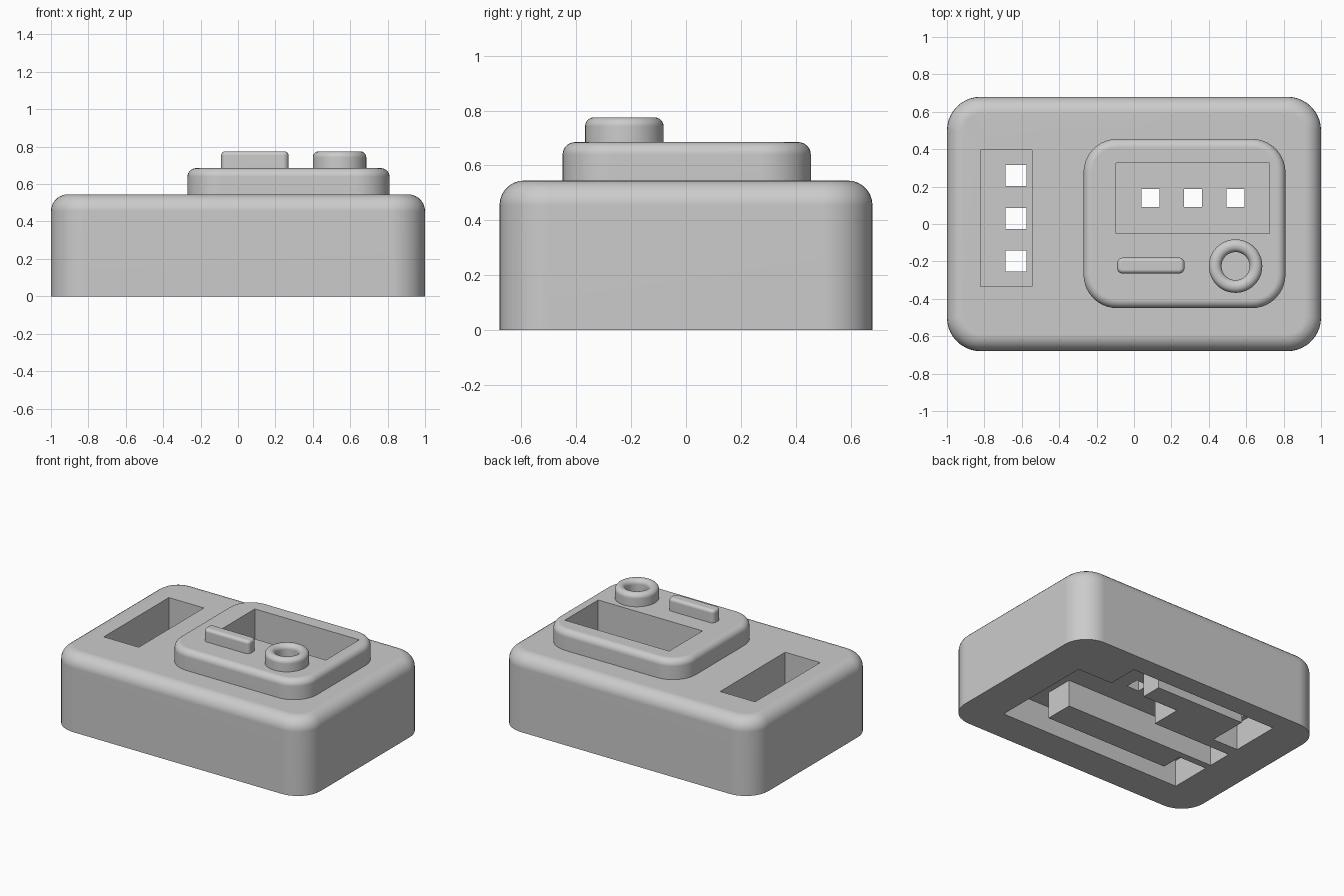
import bpy, bmesh, math
from mathutils import Matrix, Vector

cube = bpy.data.objects.get("Cube")
if cube:
    bpy.data.objects.remove(cube, do_unlink=True)

grey = bpy.data.materials.new("plain grey")
grey.use_nodes = True
grey.diffuse_color = (0.6, 0.6, 0.6, 1)
grey.node_tree.nodes["Principled BSDF"].inputs["Base Color"].default_value = (0.6, 0.6, 0.6, 1)


def finish(name, bm):
    bmesh.ops.recalc_face_normals(bm, faces=bm.faces)
    mesh = bpy.data.meshes.new(name)
    bm.to_mesh(mesh)
    bm.free()
    mesh.materials.append(grey)
    ob = bpy.data.objects.new(name, mesh)
    bpy.context.collection.objects.link(ob)
    return ob


def box(name, x0, x1, y0, y1, z0, z1, corner=0, fillet=0):
    """Box with rounded upright corners and a rounded top rim."""
    bm = bmesh.new()
    bmesh.ops.create_cube(bm, size=1)
    bmesh.ops.scale(bm, vec=(x1 - x0, y1 - y0, z1 - z0), verts=bm.verts)
    bmesh.ops.translate(bm, vec=((x0 + x1) / 2, (y0 + y1) / 2, (z0 + z1) / 2), verts=bm.verts)
    if corner:
        upright = [e for e in bm.edges if abs(e.verts[0].co.z - e.verts[1].co.z) > 0.01]
        bmesh.ops.bevel(bm, geom=upright, offset=corner, segments=10, profile=0.5, affect='EDGES')
    if fillet:
        rim = [e for e in bm.edges if all(v.co.z > z1 - 1e-4 for v in e.verts)]
        bmesh.ops.bevel(bm, geom=rim, offset=fillet, segments=7, profile=0.5, affect='EDGES')
    return finish(name, bm)


def activate(ob):
    bpy.ops.object.select_all(action='DESELECT')
    ob.select_set(True)
    bpy.context.view_layer.objects.active = ob


def combine(target, tool, operation):
    mod = target.modifiers.new("shape", 'BOOLEAN')
    mod.operation, mod.solver, mod.object = operation, 'EXACT', tool
    activate(target)
    bpy.ops.object.modifier_apply(modifier=mod.name)
    bpy.data.objects.remove(tool, do_unlink=True)


def smooth(ob):
    activate(ob)
    bpy.ops.object.shade_smooth_by_angle(angle=math.radians(35))
    mod = ob.modifiers.new("even shading", 'WEIGHTED_NORMAL')
    mod.keep_sharp = True


# Housing with its raised panel
housing = box("housing", -1, 1, -0.68, 0.68, 0, 0.545, 0.18, 0.09)
panel = box("panel", -0.27, 0.81, -0.45, 0.455, 0.4, 0.685, 0.18, 0.045)
combine(housing, panel, 'UNION')

# Pockets open at the top
FLOOR, ROOF = 0.27, 0.19
cuts = [(-0.82, -0.545, -0.335, 0.395, FLOOR, 1), (-0.095, 0.725, -0.05, 0.325, FLOOR, 1)]

# Wiring channels open at the bottom
channels = [
    (-0.10, 0.725, -0.09, 0.31),    # chamber under the panel
    (-0.72, 0.0, -0.09, 0.09),      # middle channel
    (0.47, 0.725, -0.44, 0.0),      # front channel
    (-0.72, 0.6, -0.44, -0.295),
    (-0.72, -0.50, -0.40, -0.14),
    (0.18, 0.45, 0.2, 0.535),       # rear channel
    (-0.72, 0.3, 0.46, 0.535),
    (-0.72, -0.52, 0.175, 0.5),
]
cuts += [(*c, -0.2, ROOF) for c in channels]

# Square holes that join pockets and channels
holes = [(-0.63, y, 0.056) for y in (0.26, 0.03, -0.197)]
holes += [(x, 0.14, 0.048) for x in (0.088, 0.315, 0.543)]
cuts += [(x - h, x + h, y - h, y + h, 0.1, 0.35) for x, y, h in holes]

for c in cuts:
    combine(housing, box("cutter", *c), 'DIFFERENCE')
smooth(housing)

# Bar button
smooth(box("bar_button", -0.09, 0.27, -0.265, -0.18, 0.68, 0.775, 0.03, 0.022))

# Ring knob, turned from a rounded profile
R, r, top, f = 0.143, 0.075, 0.775, 0.032
profile = [(R, 0.68)]
profile += [(R - f + f * math.cos(a), top - f + f * math.sin(a)) for a in (math.pi / 12 * i for i in range(7))]
profile += [(r + f - f * math.sin(a), top - f + f * math.cos(a)) for a in (math.pi / 12 * i for i in range(7))]
profile += [(r, 0.69), (0, 0.69)]
bm = bmesh.new()
verts = [bm.verts.new((x, 0, z)) for x, z in profile]
edges = [bm.edges.new(pair) for pair in zip(verts, verts[1:])]
bmesh.ops.spin(bm, geom=verts + edges, cent=(0, 0, 0), axis=(0, 0, 1), angle=2 * math.pi, steps=48)
bmesh.ops.remove_doubles(bm, verts=bm.verts, dist=1e-4)
bmesh.ops.translate(bm, vec=(0.543, -0.225, 0), verts=bm.verts)
smooth(finish("ring_knob", bm))
